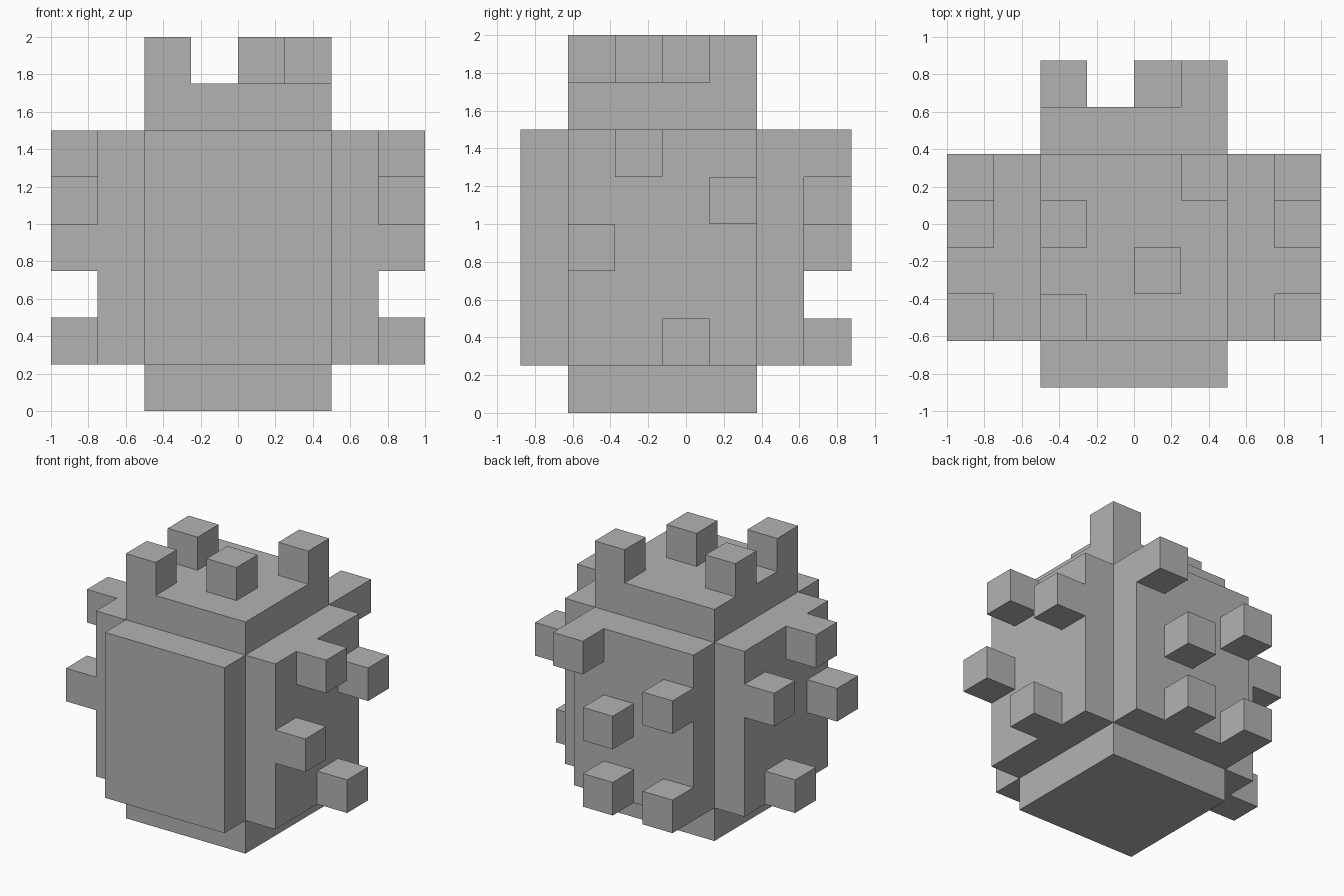
import bpy
import bmesh
from mathutils import Matrix, Vector

U = 0.25  # size of one block

if "Cube" in bpy.data.objects:
    bpy.data.objects.remove(bpy.data.objects["Cube"], do_unlink=True)

# Plain grey material
grey = bpy.data.materials.new("grey")
grey.use_nodes = True
color = (0.45, 0.45, 0.45, 1.0)
grey.diffuse_color = color
grey.node_tree.nodes["Principled BSDF"].inputs["Base Color"].default_value = color


def blocks(name, boxes, open_side=None):
    """One object made of boxes given as (low corner, high corner).
    The face pointing along open_side is left out, as it sits on the body."""
    bm = bmesh.new()
    for low, high in boxes:
        low, high = Vector(low), Vector(high)
        size = high - low
        place = Matrix.Translation((low + high) / 2) @ Matrix.Diagonal((*size, 1))
        bmesh.ops.create_cube(bm, size=1, matrix=place)
    bm.normal_update()
    if open_side:
        side = Vector(open_side)
        hidden = [f for f in bm.faces if f.normal.dot(side) > 0.9]
        bmesh.ops.delete(bm, geom=hidden, context='FACES')
    mesh = bpy.data.meshes.new(name)
    bm.to_mesh(mesh)
    bm.free()
    mesh.materials.append(grey)
    obj = bpy.data.objects.new(name, mesh)
    bpy.context.collection.objects.link(obj)
    return obj


def quills(name, corners, open_side):
    """Single-block quills placed by their low corners."""
    return blocks(name, [(c, Vector(c) + Vector((U, U, U))) for c in corners], open_side)


def mirror_x(obj):
    obj.modifiers.new("mirror", 'MIRROR').use_axis[0] = True


# Body core, with raised panels on the four sides
FRONT, BACK = -0.625, 0.375
LOW, HIGH, TOP = 0.25, 1.5, 1.75
blocks("body_core", [((-0.5, FRONT, 0), (0.5, BACK, TOP))])
blocks("front_panel", [((-0.5, FRONT - U, LOW), (0.5, FRONT, HIGH))], (0, 1, 0))
blocks("back_panel", [((-0.5, BACK, LOW), (0.5, BACK + U, HIGH))], (0, -1, 0))
mirror_x(blocks("side_panels", [((0.5, FRONT, LOW), (0.75, BACK, HIGH))], (-1, 0, 0)))

# Quills on the top: x, y
top_spots = [(-0.5, -0.125), (0.25, 0.125), (0, -0.375), (-0.5, FRONT)]
quills("top_quills", [(x, y, TOP) for x, y in top_spots], (0, 0, -1))

# Quills on both sides: y, z
side_spots = [(-0.375, 1.25), (0.125, 1), (FRONT, 0.75), (-0.125, LOW)]
mirror_x(quills("side_quills", [(0.75, y, z) for y, z in side_spots], (-1, 0, 0)))

# Quills on the back: x, z
back_spots = [(0.25, 1.25), (-0.5, 1), (0, 0.75), (0, LOW), (-0.5, LOW)]
quills("back_quills", [(x, BACK + U, z) for x, z in back_spots], (0, -1, 0))
